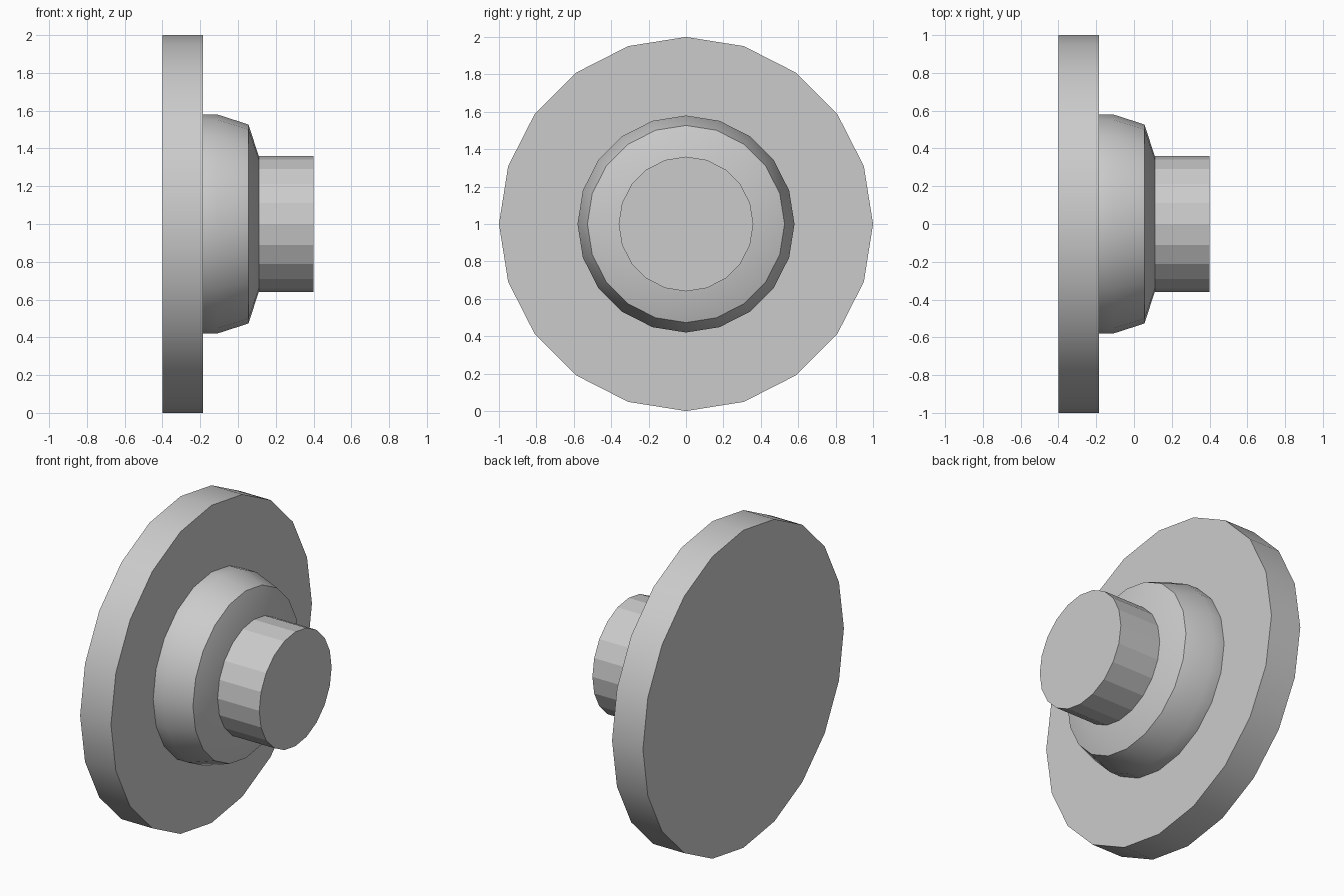
import bpy
import bmesh
import math

SIDES = 20

cube = bpy.data.objects.get("Cube")
if cube:
    bpy.data.objects.remove(cube, do_unlink=True)

grey = bpy.data.materials.new("light_grey")
grey.use_nodes = True
colour = (0.6, 0.6, 0.6, 1)
grey.diffuse_color = colour
grey.node_tree.nodes["Principled BSDF"].inputs["Base Color"].default_value = colour


def turned_part(name, profile, smooth):
    """Closed solid turned about the x axis from (x, radius) points."""
    bm = bmesh.new()
    rings = []
    for x, r in profile:
        angles = [math.tau * i / SIDES for i in range(SIDES)]
        rings.append([bm.verts.new((x, r * math.cos(a), r * math.sin(a) + 1))
                      for a in angles])
    for low, high in zip(rings, rings[1:]):
        for i in range(SIDES):
            j = (i + 1) % SIDES
            bm.faces.new((low[i], low[j], high[j], high[i]))
    bm.faces.new(rings[0])
    bm.faces.new(rings[-1])
    bmesh.ops.recalc_face_normals(bm, faces=bm.faces)
    mesh = bpy.data.meshes.new(name)
    bm.to_mesh(mesh)
    bm.free()
    mesh.materials.append(grey)
    obj = bpy.data.objects.new(name, mesh)
    bpy.context.collection.objects.link(obj)
    if smooth:
        bpy.ops.object.select_all(action='DESELECT')
        obj.select_set(True)
        bpy.context.view_layer.objects.active = obj
        bpy.ops.object.shade_smooth_by_angle(angle=math.radians(30))
    return obj


# Large backing disc
turned_part("disc", [(-0.4, 1), (-0.185, 1)], True)
# Tapered hub with a sloping shoulder
turned_part("hub", [(-0.185, 0.58), (-0.11, 0.58), (0.055, 0.527), (0.11, 0.36)], True)
# Faceted shaft
turned_part("shaft", [(0.11, 0.36), (0.4, 0.36)], False)
